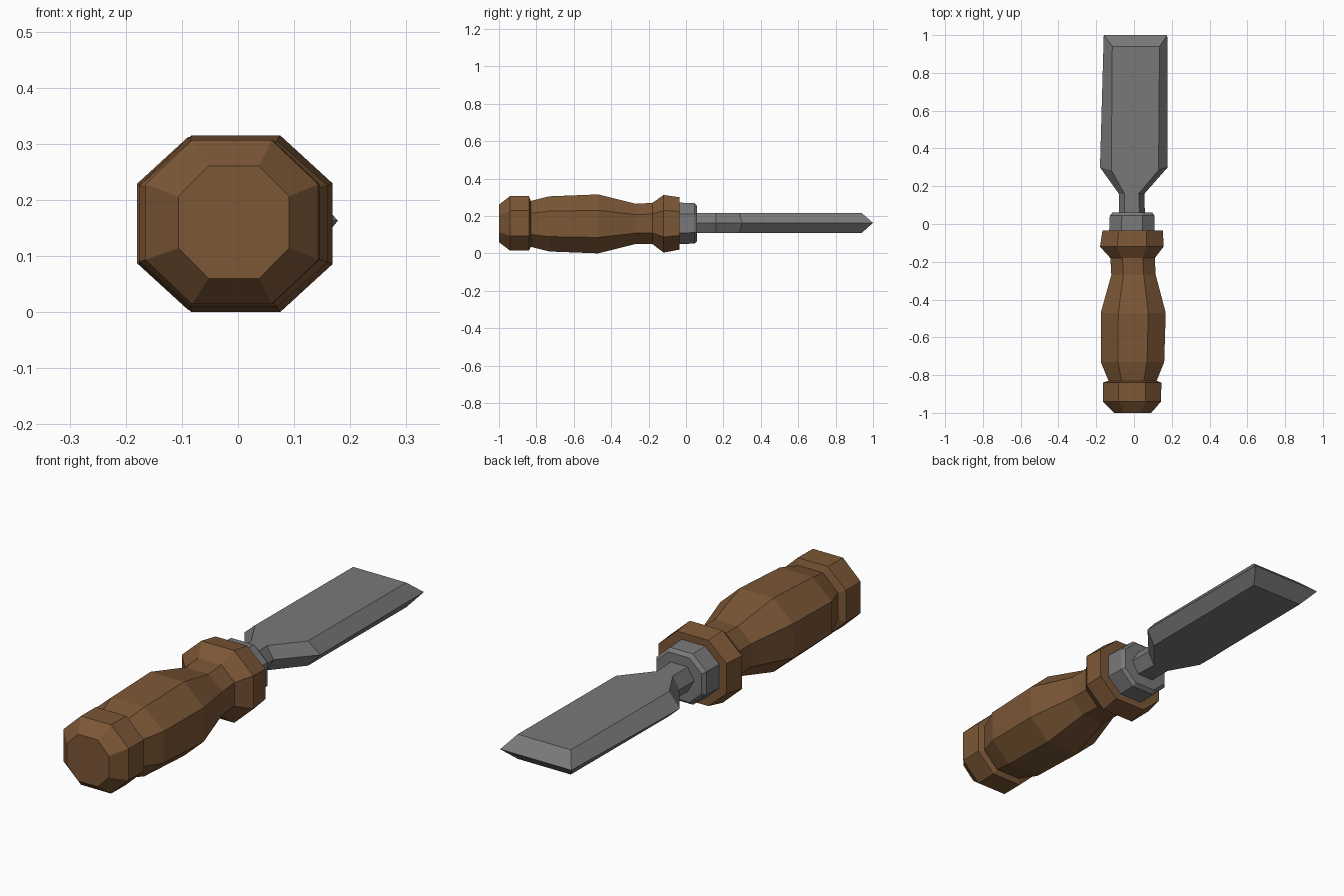
import bpy, bmesh

cube = bpy.data.objects.get("Cube")
if cube:
    bpy.data.objects.remove(cube, do_unlink=True)


def material(name, rgb):
    m = bpy.data.materials.new(name)
    m.use_nodes = True
    m.diffuse_color = (*rgb, 1)
    m.node_tree.nodes["Principled BSDF"].inputs["Base Color"].default_value = (*rgb, 1)
    return m


wood = material("brown wood", (0.20, 0.095, 0.037))
steel = material("grey steel", (0.19, 0.19, 0.19))


def loft(name, rings, mat, cap_end=True):
    """Skin a row of equal-sized rings; returns the object."""
    bm = bmesh.new()
    rows = [[bm.verts.new(p) for p in ring] for ring in rings]
    n = len(rows[0])
    for a, b in zip(rows, rows[1:]):
        for i in range(n):
            j = (i + 1) % n
            bm.faces.new((a[i], a[j], b[j], b[i]))
    bm.faces.new(rows[0][::-1])
    if cap_end:
        bm.faces.new(rows[-1])
    else:
        # wedge tip: upper and lower bevels meeting at the cutting edge
        t = rows[-1]
        bm.faces.new((t[0], t[1], t[2], t[5]))
        bm.faces.new((t[5], t[2], t[3], t[4]))
    bmesh.ops.recalc_face_normals(bm, faces=bm.faces)
    mesh = bpy.data.meshes.new(name)
    bm.to_mesh(mesh)
    bm.free()
    mesh.materials.append(mat)
    obj = bpy.data.objects.new(name, mesh)
    bpy.context.collection.objects.link(obj)
    return obj


def octagon(y, x0, x1, z0, z1, k=0.46):
    cx, cz, rx, rz = (x0 + x1) / 2, (z0 + z1) / 2, (x1 - x0) / 2, (z1 - z0) / 2
    unit = [(k, 1), (1, k), (1, -k), (k, -1), (-k, -1), (-1, -k), (-1, k), (-k, 1)]
    return [(cx + u * rx, y, cz + v * rz) for u, v in unit]


# Turned octagonal handle: y, left/right limits, bottom/top limits
handle = [
    (-1.0, -0.106, 0.091, 0.06, 0.26),
    (-0.94, -0.165, 0.143, 0.014, 0.307),
    (-0.84, -0.165, 0.145, 0.014, 0.307),
    (-0.83, -0.135, 0.12, 0.035, 0.28),
    (-0.73, -0.176, 0.16, 0.01, 0.305),
    (-0.47, -0.176, 0.168, 0.0, 0.315),
    (-0.27, -0.12, 0.115, 0.05, 0.265),
    (-0.18, -0.125, 0.11, 0.05, 0.27),
    (-0.12, -0.18, 0.157, 0.004, 0.312),
    (-0.035, -0.167, 0.153, 0.02, 0.30),
]
loft("handle", [octagon(*s) for s in handle], wood)

# Metal collar
collar = [
    (-0.05, -0.132, 0.11, 0.05, 0.272),
    (0.045, -0.128, 0.108, 0.052, 0.268),
    (0.06, -0.115, 0.098, 0.065, 0.255),
]
loft("collar", [octagon(*s) for s in collar], steel)


# Shank and blade: six-sided sections with a ridge along each side
def section(y, y_side, in0, in1, out0, out1, bottom=0.11, mid=0.163, top=0.215):
    return [(in0, y, top), (in1, y, top), (out1, y_side, mid),
            (in1, y, bottom), (in0, y, bottom), (out0, y_side, mid)]


blade = [
    section(0.04, 0.04, -0.05, 0.03, -0.08, 0.058),
    section(0.16, 0.16, -0.05, 0.025, -0.08, 0.055),
    section(0.285, 0.3, -0.12, 0.13, -0.18, 0.178),
    section(0.94, 1.0, -0.115, 0.135, -0.16, 0.176),
]
loft("blade", blade, steel, cap_end=False)
